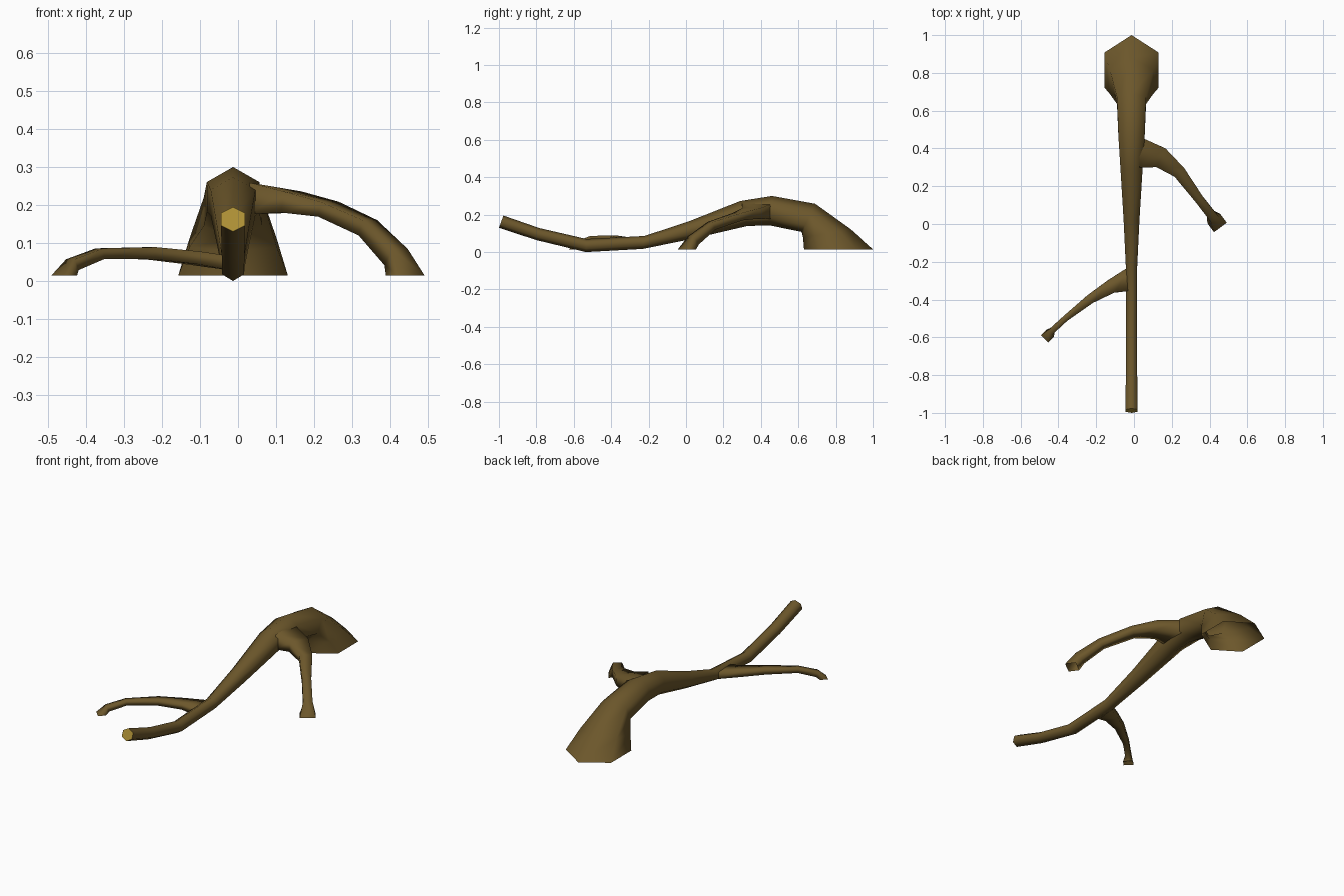
import bpy, bmesh
from mathutils import Vector

if "Cube" in bpy.data.objects:
    bpy.data.objects.remove(bpy.data.objects["Cube"])


def material(name, rgb):
    m = bpy.data.materials.new(name)
    m.diffuse_color = (*rgb, 1)
    m.use_nodes = True
    m.node_tree.nodes["Principled BSDF"].inputs["Base Color"].default_value = m.diffuse_color
    return m


BARK = material("brown bark", (0.150, 0.095, 0.024))
WOOD = material("cut wood", (0.42, 0.28, 0.035))


def loft(name, rings, mat, caps=False):
    """Join equal-sized rings of points into a smooth tube."""
    bm = bmesh.new()
    loops = [[bm.verts.new(p) for p in r] for r in rings]
    n = len(loops[0])
    for a, b in zip(loops, loops[1:]):
        for i in range(n):
            j = (i + 1) % n
            bm.faces.new((a[i], a[j], b[j], b[i]))
    bmesh.ops.recalc_face_normals(bm, faces=bm.faces)
    for f in bm.faces:
        f.smooth = True
    me = bpy.data.meshes.new(name)
    bm.to_mesh(me)
    bm.free()
    me.materials.append(mat)
    ob = bpy.data.objects.new(name, me)
    bpy.context.collection.objects.link(ob)
    return ob


# Trunk: (top y, top z, bottom y, bottom z, half width) of each hexagon
CX = -0.013
sections = [
    (-0.976, 0.195, -1.000, 0.130, 0.032),
    (-0.783, 0.128, -0.800, 0.064, 0.030),
    (-0.532, 0.070, -0.535, 0.000, 0.029),
    (-0.222, 0.086, -0.230, 0.017, 0.030),
    (0.020, 0.166, 0.030, 0.070, 0.042),
    (0.290, 0.273, 0.330, 0.140, 0.059),
    (0.460, 0.300, 0.450, 0.142, 0.069),
    (0.690, 0.258, 0.617, 0.108, 0.077),
    (0.880, 0.122, 0.625, 0.078, 0.115),
    (1.000, 0.015, 0.630, 0.015, 0.144),
]


def hexagon(ty, tz, by, bz, w):
    top, bot = Vector((CX, ty, tz)), Vector((CX, by, bz))
    up, low = top.lerp(bot, 0.25), top.lerp(bot, 0.75)
    s = Vector((w, 0, 0))
    return [top, up + s, low + s, bot, low - s, up - s]


rings = [hexagon(*s) for s in sections]
loft("trunk", rings, BARK)

# Sawn end of the trunk
me = bpy.data.meshes.new("sawn_end")
me.from_pydata([tuple(p) for p in rings[0]], [], [tuple(range(6))])
me.materials.append(WOOD)
bpy.context.collection.objects.link(bpy.data.objects.new("sawn_end", me))


# Branches: four-sided tubes, (centre, half width, half height) per ring
def branch(name, pts, start):
    c = [Vector(p[0]) for p in pts]
    out = []
    for i, (_, w, h) in enumerate(pts):
        if i == 0:
            t = Vector(start)
        elif i < len(c) - 1:
            t = ((c[i + 1] - c[i]).normalized() + (c[i] - c[i - 1]).normalized()).normalized()
        if i < len(c) - 1:
            side = t.cross(Vector((0, 0, 1))).normalized()
            up = side.cross(t).normalized()
        else:  # foot lies flat on the ground
            up = Vector((t.x, t.y, 0)).normalized()
        s, u = side * w, up * h
        out.append([c[i] + s + u, c[i] - s + u, c[i] - s - u, c[i] + s - u])
    loft(name, out, BARK)


branch("right_branch", [
    ((0.030, 0.380, 0.217), 0.082, 0.042),
    ((0.140, 0.352, 0.208), 0.055, 0.028),
    ((0.238, 0.276, 0.189), 0.034, 0.020),
    ((0.342, 0.135, 0.140), 0.024, 0.022),
    ((0.416, 0.040, 0.063), 0.025, 0.028),
    ((0.440, 0.005, 0.015), 0.042, 0.029),
], (1, 0, 0))

branch("left_branch", [
    ((-0.020, -0.288, 0.047), 0.066, 0.019),
    ((-0.120, -0.330, 0.061), 0.037, 0.017),
    ((-0.230, -0.396, 0.073), 0.025, 0.016),
    ((-0.363, -0.500, 0.072), 0.016, 0.014),
    ((-0.436, -0.567, 0.043), 0.016, 0.016),
    ((-0.458, -0.593, 0.014), 0.027, 0.021),
], (-1, 0, 0))
